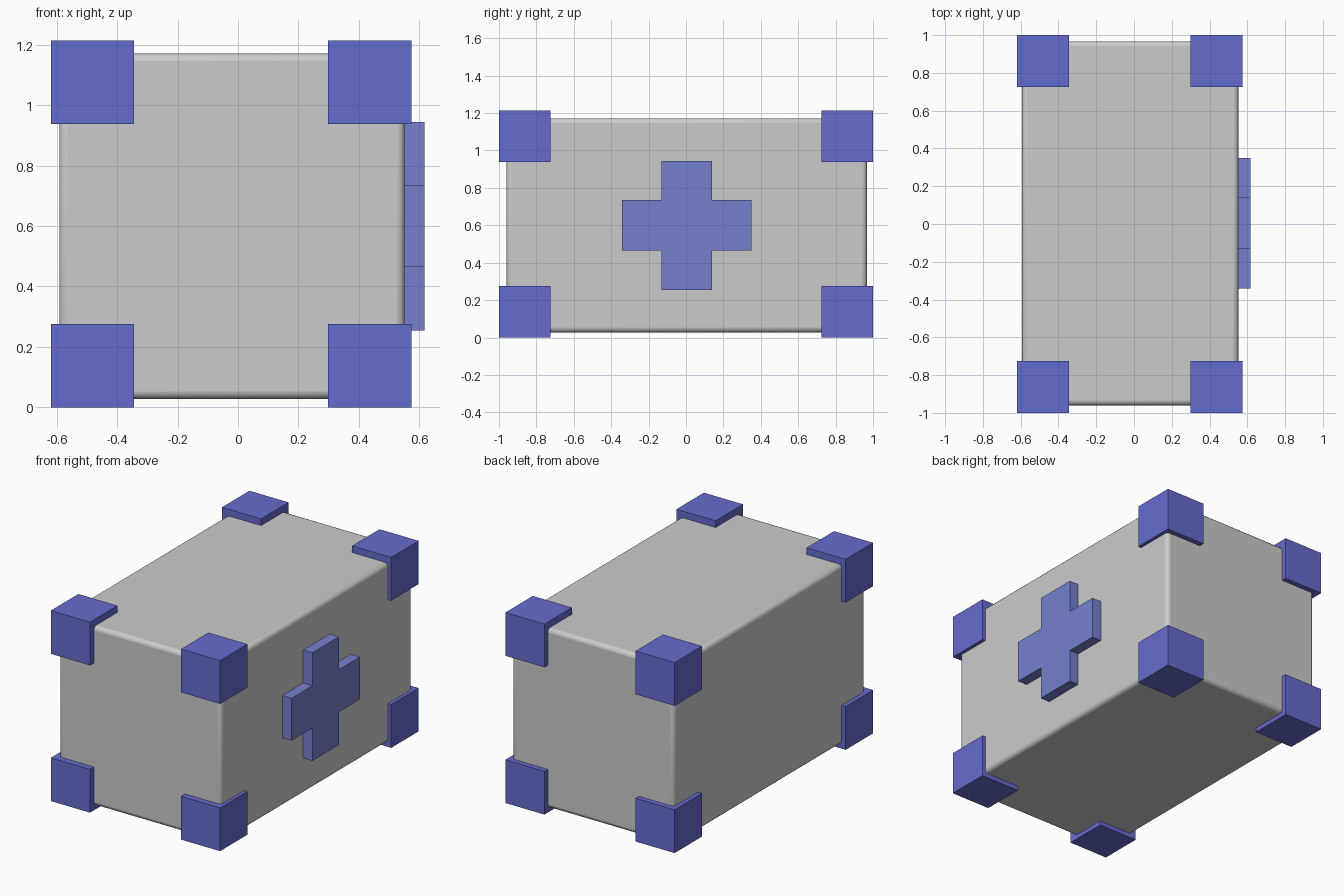
import bpy
import bmesh
from mathutils import Vector

if "Cube" in bpy.data.objects:
    bpy.data.objects.remove(bpy.data.objects["Cube"])


def paint(name, color):
    m = bpy.data.materials.new(name)
    m.diffuse_color = color
    m.use_nodes = True
    m.node_tree.nodes["Principled BSDF"].inputs["Base Color"].default_value = m.diffuse_color
    return m


def finish(name, bm, mat=None):
    bmesh.ops.recalc_face_normals(bm, faces=bm.faces)
    me = bpy.data.meshes.new(name)
    bm.to_mesh(me)
    bm.free()
    ob = bpy.data.objects.new(name, me)
    bpy.context.collection.objects.link(ob)
    if mat:
        me.materials.append(mat)
    return ob


def box(name, lo, hi, mat=None):
    lo, hi = Vector(lo), Vector(hi)
    bm = bmesh.new()
    bmesh.ops.create_cube(bm, size=1)
    bmesh.ops.scale(bm, vec=hi - lo, verts=bm.verts)
    bmesh.ops.translate(bm, vec=(lo + hi) / 2, verts=bm.verts)
    return finish(name, bm, mat)


corner_blue = paint("corner_blue", (0.13, 0.15, 0.62, 1))
cross_blue = paint("cross_blue", (0.18, 0.22, 0.62, 1))

# Crate body with softly rounded edges
body = box("crate_body", (-0.592, -0.96, 0.028), (0.552, 0.967, 1.172))
bev = body.modifiers.new("rounded_edges", "BEVEL")
bev.width = 0.025
bev.segments = 3
bpy.context.view_layer.objects.active = body
body.select_set(True)
bpy.ops.object.shade_smooth_by_angle()

# Corner guards, one cube on each of the eight corners
S = 0.276
for x in (-0.62, 0.298):
    for y in (-1.0, 1.0 - S):
        for z in (0.0, 0.939):
            box("corner_guard", (x, y, z), (x + S, y + S, z + S), corner_blue)

# Raised plus emblem on the right side
cy, cz, arm, half = 0.004, 0.6, 0.345, 0.135
quarter = [(arm, -half), (arm, half), (half, half)]
bm = bmesh.new()
verts = []
for c, s in ((1, 0), (0, 1), (-1, 0), (0, -1)):
    for a, b in quarter:
        verts.append(bm.verts.new((0.54, cy + a * c - b * s, cz + a * s + b * c)))
face = bm.faces.new(verts)
ext = bmesh.ops.extrude_face_region(bm, geom=[face], use_keep_orig=True)
bmesh.ops.translate(bm, vec=(0.077, 0, 0),
                    verts=[g for g in ext["geom"] if isinstance(g, bmesh.types.BMVert)])
finish("plus_emblem", bm, cross_blue)
